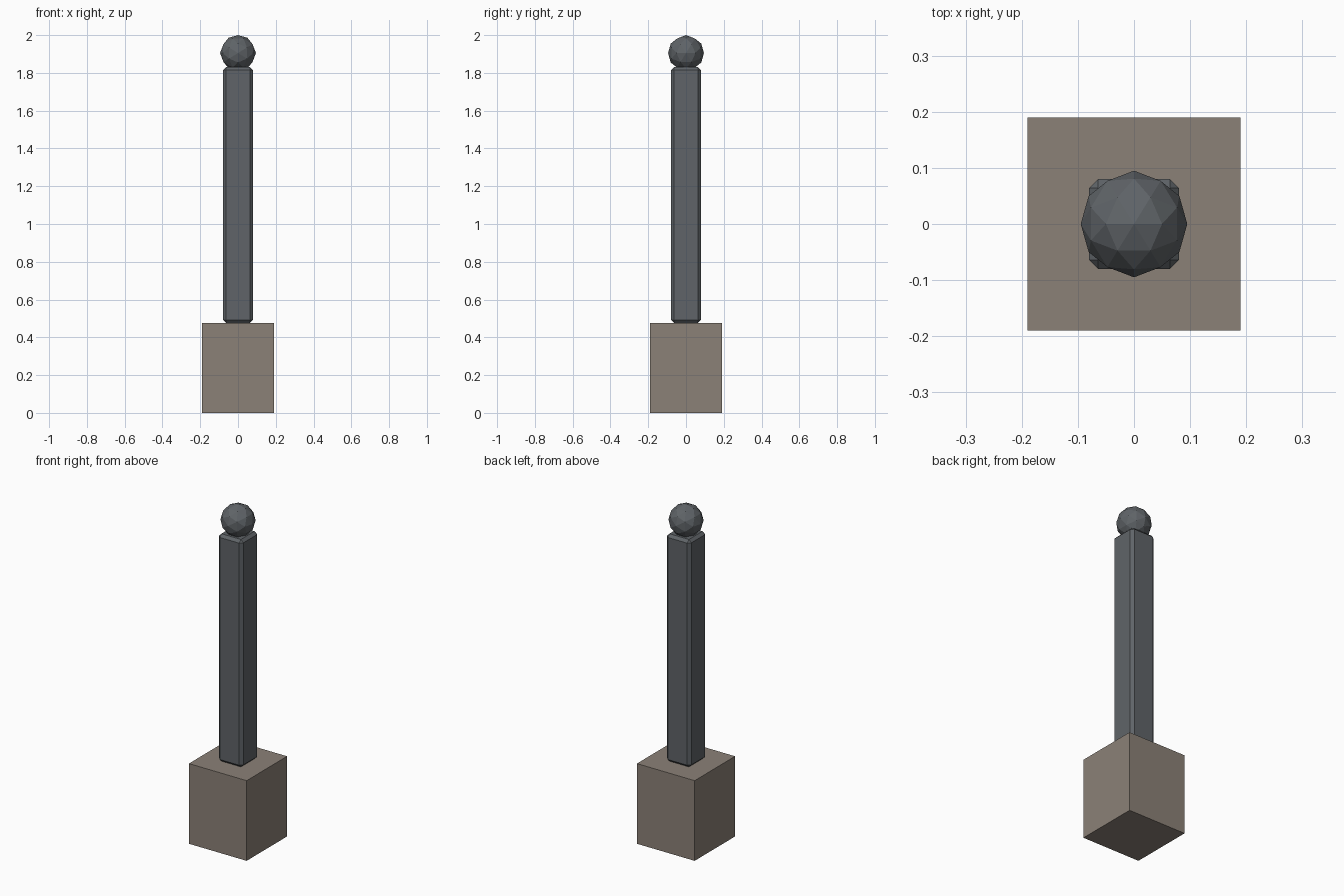
import bpy
import bmesh
from mathutils import Vector, Matrix
from math import atan2

cube = bpy.data.objects.get("Cube")
if cube:
    bpy.data.objects.remove(cube, do_unlink=True)


def material(name, color):
    mat = bpy.data.materials.new(name)
    mat.use_nodes = True
    mat.diffuse_color = color
    mat.node_tree.nodes["Principled BSDF"].inputs["Base Color"].default_value = color
    return mat


def add_object(name, bm, mat):
    mesh = bpy.data.meshes.new(name)
    bm.to_mesh(mesh)
    bm.free()
    mesh.materials.append(mat)
    obj = bpy.data.objects.new(name, mesh)
    bpy.context.collection.objects.link(obj)
    return obj


def add_block(name, width, bottom, top, mat):
    bm = bmesh.new()
    bmesh.ops.create_cube(bm, size=1)
    bmesh.ops.scale(bm, vec=(width, width, top - bottom), verts=bm.verts)
    bmesh.ops.translate(bm, vec=(0, 0, (top + bottom) / 2), verts=bm.verts)
    return add_object(name, bm, mat)


stone = material("warm grey stone", (0.26, 0.22, 0.185, 1))
iron = material("dark iron", (0.115, 0.127, 0.138, 1))

# Square stone footing
add_block("stone_base", 0.38, 0, 0.477, stone)

# Iron post with chamfered edges
post = add_block("iron_post", 0.16, 0.477, 1.83, iron)
chamfer = post.modifiers.new("chamfer", "BEVEL")
chamfer.width = 0.016
chamfer.segments = 1

# Faceted ball finial, turned so that its edge midpoints lie on the axes
bm = bmesh.new()
bmesh.ops.create_icosphere(bm, subdivisions=2, radius=0.095)
# The pole and its neighbour along +x span one edge: bring its midpoint to +z
tilt = atan2(0.526, 0.851)
bmesh.ops.rotate(bm, verts=bm.verts, cent=Vector(), matrix=Matrix.Rotation(-tilt, 3, "Y"))
bmesh.ops.translate(bm, vec=(0, 0, 1.905), verts=bm.verts)
add_object("ball_finial", bm, iron)
